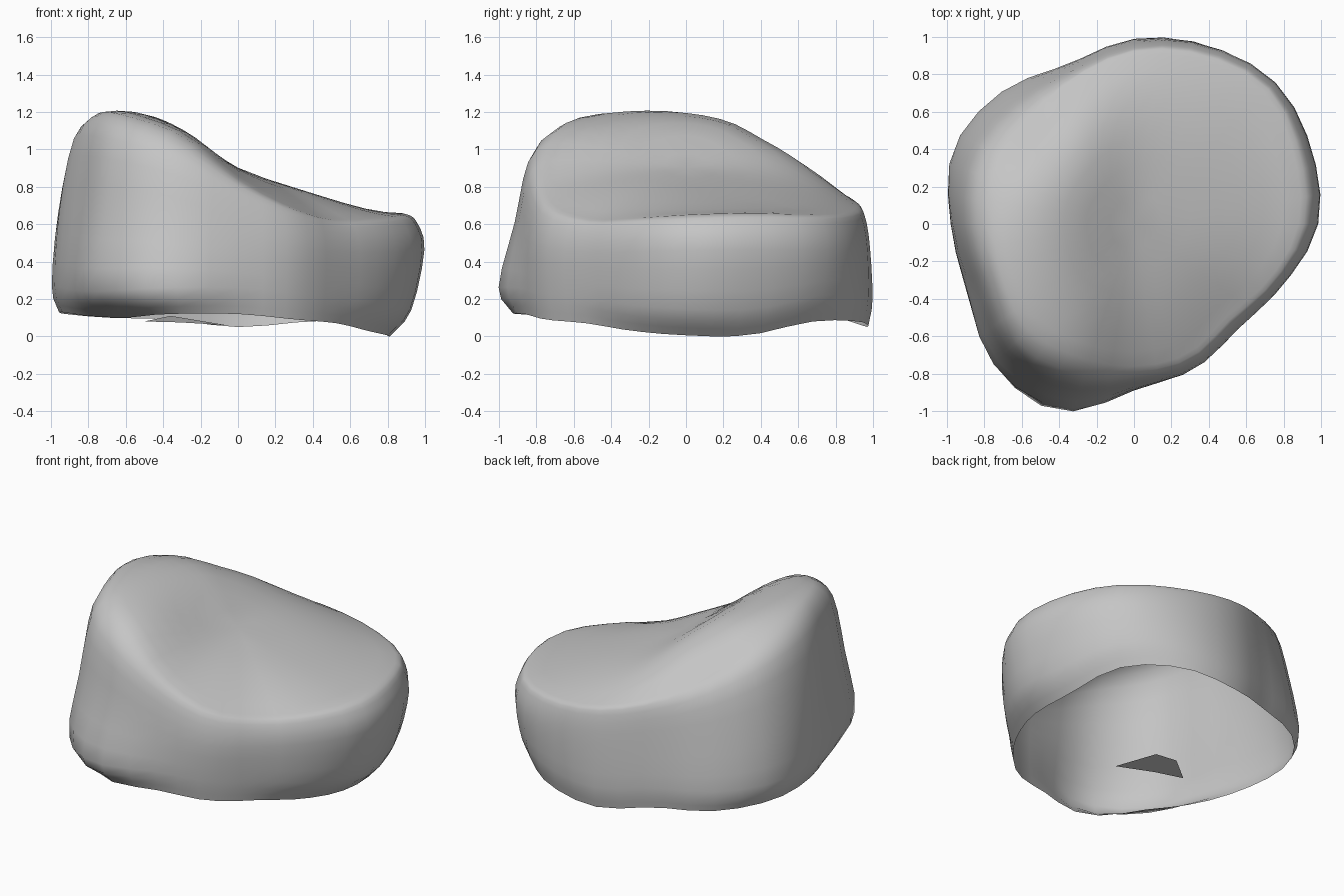
import bpy
import bmesh
import math
from mathutils import Vector

SEGMENTS = 40

# Remove the default cube
cube = bpy.data.objects.get("Cube")
if cube:
    bpy.data.objects.remove(cube, do_unlink=True)

# Stone colour
stone = bpy.data.materials.new("stone grey")
stone.use_nodes = True
grey = (0.56, 0.56, 0.56, 1)
stone.diffuse_color = grey
stone.node_tree.nodes["Principled BSDF"].inputs["Base Color"].default_value = grey

# Control values every 22.5 degrees, starting at +x and turning towards +y
base_radius = [.8, .86, .96, 1, .97, .91, .98, 1, .94, .87, .84, .98, .86, .81, .75, .75]
base_height = [.006, .006, .08, .08, .05, .09, .1, .12, .13, .11, .1, .12, .12, .09, .07, .03]
foot_radius = [.92, .96, 1.03, 1.03, .99, .925, 1, 1.045, .98, .965, 1.06, 1.08, .89, .83, .78, .83]
belly_radius = [.985, 1.03, 1.07, 1.03, .97, .9, .94, .99, .955, .92, 1, .98, .87, .84, .79, .86]
rim_radius = [.88, .93, .99, .95, .9, .82, .75, .75, .75, .76, .8, .77, .76, .75, .7, .78]
rim_height = [.65, .66, .65, .67, .72, .81, .94, 1.1, 1.18, 1.2, 1.17, 1.07, .84, .69, .63, .63]


def spline(a, b, c, d, t):
    """Smooth curve from b to c, with a and d as neighbours."""
    return b + t / 2 * (c - a + t * (2 * a - 5 * b + 4 * c - d + t * (3 * (b - c) + d - a)))


def around(values, turn):
    """Smooth closed interpolation of a control list, turn in 0..1."""
    count = len(values)
    place = turn * count
    i = int(place)
    a, b, c, d = (values[(i + k) % count] for k in (-1, 0, 1, 2))
    return spline(a, b, c, d, place - i)


def crown_height(x):
    """High at the right side, a step down, then a gentle slope to the left."""
    return .875 - .25 * x + .095 * (1 - math.tanh(5 * (x + .18)))


def section(turn):
    """From the base edge up the wall and over the crown."""
    angle = turn * math.tau
    zb, zr = around(base_height, turn), around(rim_height, turn)
    rm, rr = around(belly_radius, turn), around(rim_radius, turn)
    base = Vector((around(base_radius, turn), zb))
    foot = Vector((around(foot_radius, turn), zb + .14))
    belly = Vector((rm, .2 + .4 * zr))
    rim = Vector((rr, zr))
    shoulder = Vector((rr + .62 * (rm - rr), zr - .24 * (zr - belly.y)))
    inner = Vector((rr * .82, zr + .02))
    keys = [base * 2 - foot, base, foot, belly, shoulder, rim, inner]
    points = [spline(*keys[i:i + 4], step / 3) for i in range(4) for step in range(3)]
    points.append(rim)
    for s in (.9, .78, .64, .5, .34, .17):
        crown = crown_height(rr * s * math.cos(angle))
        points.append(Vector((rr * s, crown + (zr - crown) * s ** 3)))
    return [Vector((p.x * math.cos(angle), p.x * math.sin(angle), p.y)) for p in points]


def finish(bm, name):
    mesh = bpy.data.meshes.new(name)
    bm.to_mesh(mesh)
    bm.free()
    mesh.materials.append(stone)
    obj = bpy.data.objects.new(name, mesh)
    bpy.context.collection.objects.link(obj)
    bpy.ops.object.select_all(action='DESELECT')
    bpy.context.view_layer.objects.active = obj
    obj.select_set(True)
    bpy.ops.object.shade_smooth_by_angle(angle=math.radians(50))


# Boulder: a hollow shell of wall and crown, open underneath
bm = bmesh.new()
columns = [[bm.verts.new(p) for p in section(i / SEGMENTS)] for i in range(SEGMENTS)]
top = bm.verts.new((0, 0, crown_height(0)))
for i, here in enumerate(columns):
    beside = columns[(i + 1) % SEGMENTS]
    bm.faces.new((top, here[-1], beside[-1]))
    for k in range(len(here) - 1):
        bm.faces.new((here[k], beside[k], beside[k + 1], here[k + 1]))
finish(bm, "boulder_shell")

# Loose splinter hanging in the opening
bm = bmesh.new()
outline = [(-.5, -.12, .08), (-.36, -.02, .11), (-.18, 0, .08), (-.06, -.25, .06), (-.31, -.17, .075)]
bm.faces.new([bm.verts.new(p) for p in outline])
finish(bm, "loose_splinter")
